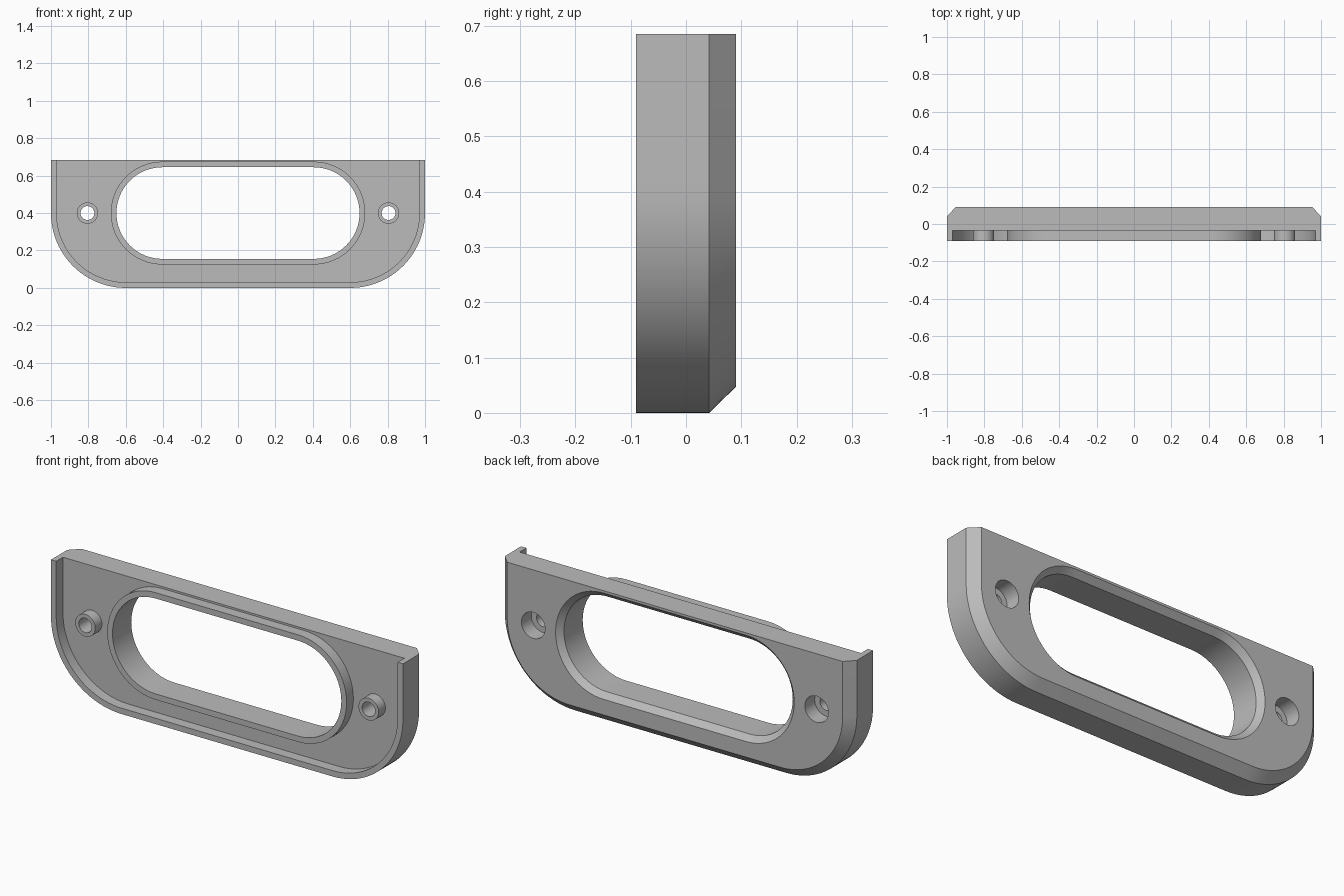
import bpy, bmesh
from math import sin, cos, pi, radians

if "Cube" in bpy.data.objects:
    bpy.data.objects.remove(bpy.data.objects["Cube"])

TOP, FRONT, BACK = 0.685, -0.09, 0.09
FLOOR = -0.035          # front face of the recessed plate
HOLE_Z, HOLE_X = 0.4, 0.805

grey = bpy.data.materials.new("grey")
grey.use_nodes = True
grey.diffuse_color = (0.5, 0.5, 0.5, 1)
grey.node_tree.nodes["Principled BSDF"].inputs["Base Color"].default_value = grey.diffuse_color


def arc(cx, cz, r, start, end, steps):
    angles = [start + (end - start) * i / steps for i in range(steps + 1)]
    return [(cx + r * cos(a), cz + r * sin(a)) for a in angles]


def shield(inset, top=TOP):
    """Flat-topped outline with two rounded lower corners."""
    r = 0.4 - inset
    return ([(inset - 1, top)] + arc(-0.6, 0.4, r, pi, 1.5 * pi, 24)
            + arc(0.6, 0.4, r, 1.5 * pi, 2 * pi, 24) + [(1 - inset, top)])


def slot(r):
    return (arc(0.405, HOLE_Z, r, -pi / 2, pi / 2, 32)
            + arc(-0.405, HOLE_Z, r, pi / 2, 1.5 * pi, 32))


def circle(x, r):
    return arc(x, HOLE_Z, r, 0, 2 * pi, 40)[:-1]


def loft(name, *sections):
    """Closed solid through (y, outline) sections, listed front to back."""
    bm = bmesh.new()
    rings = [[bm.verts.new((x, y, z)) for x, z in pts] for y, pts in sections]
    for a, b in zip(rings, rings[1:]):
        for i in range(len(a)):
            j = (i + 1) % len(a)
            bm.faces.new((a[i], a[j], b[j], b[i]))
    bm.faces.new(rings[0])
    bm.faces.new(rings[-1])
    bmesh.ops.recalc_face_normals(bm, faces=bm.faces)
    mesh = bpy.data.meshes.new(name)
    bm.to_mesh(mesh)
    bm.free()
    mesh.materials.append(grey)
    obj = bpy.data.objects.new(name, mesh)
    bpy.context.collection.objects.link(obj)
    return obj


def combine(target, tool, operation):
    """Apply a boolean and discard the tool."""
    mod = target.modifiers.new(operation.title(), 'BOOLEAN')
    mod.operation, mod.object, mod.solver = operation, tool, 'EXACT'
    bpy.context.view_layer.objects.active = target
    bpy.ops.object.modifier_apply(modifier=mod.name)
    bpy.data.objects.remove(tool)


# Body with bevelled back edge, hollowed from the front to leave a rim
body = loft("handle_plate", (FRONT, shield(0)), (0.042, shield(0)), (BACK, shield(0.047)))
combine(body, loft("pocket", (-0.2, shield(0.03, 0.8)), (FLOOR, shield(0.03, 0.8))), 'DIFFERENCE')

# Raised collar round the grip opening, and the two screw bosses
combine(body, loft("collar", (FRONT, slot(0.275)), (0, slot(0.275))), 'UNION')
for x in (-HOLE_X, HOLE_X):
    combine(body, loft("boss", (FRONT, circle(x, 0.057)), (-0.01, circle(x, 0.057))), 'UNION')

# Grip opening, flared at the back
combine(body, loft("opening", (-0.2, slot(0.245)), (0.062, slot(0.245)),
                   (BACK, slot(0.273)), (0.12, slot(0.273))), 'DIFFERENCE')

# Screw holes with a counterbore at the back
for x in (-HOLE_X, HOLE_X):
    combine(body, loft("screw_hole", (-0.2, circle(x, 0.037)), (0.01, circle(x, 0.037)),
                       (0.01, circle(x, 0.067)), (0.2, circle(x, 0.067))), 'DIFFERENCE')

bpy.ops.object.select_all(action='DESELECT')
body.select_set(True)
bpy.context.view_layer.objects.active = body
bpy.ops.object.shade_smooth_by_angle(angle=radians(25))
